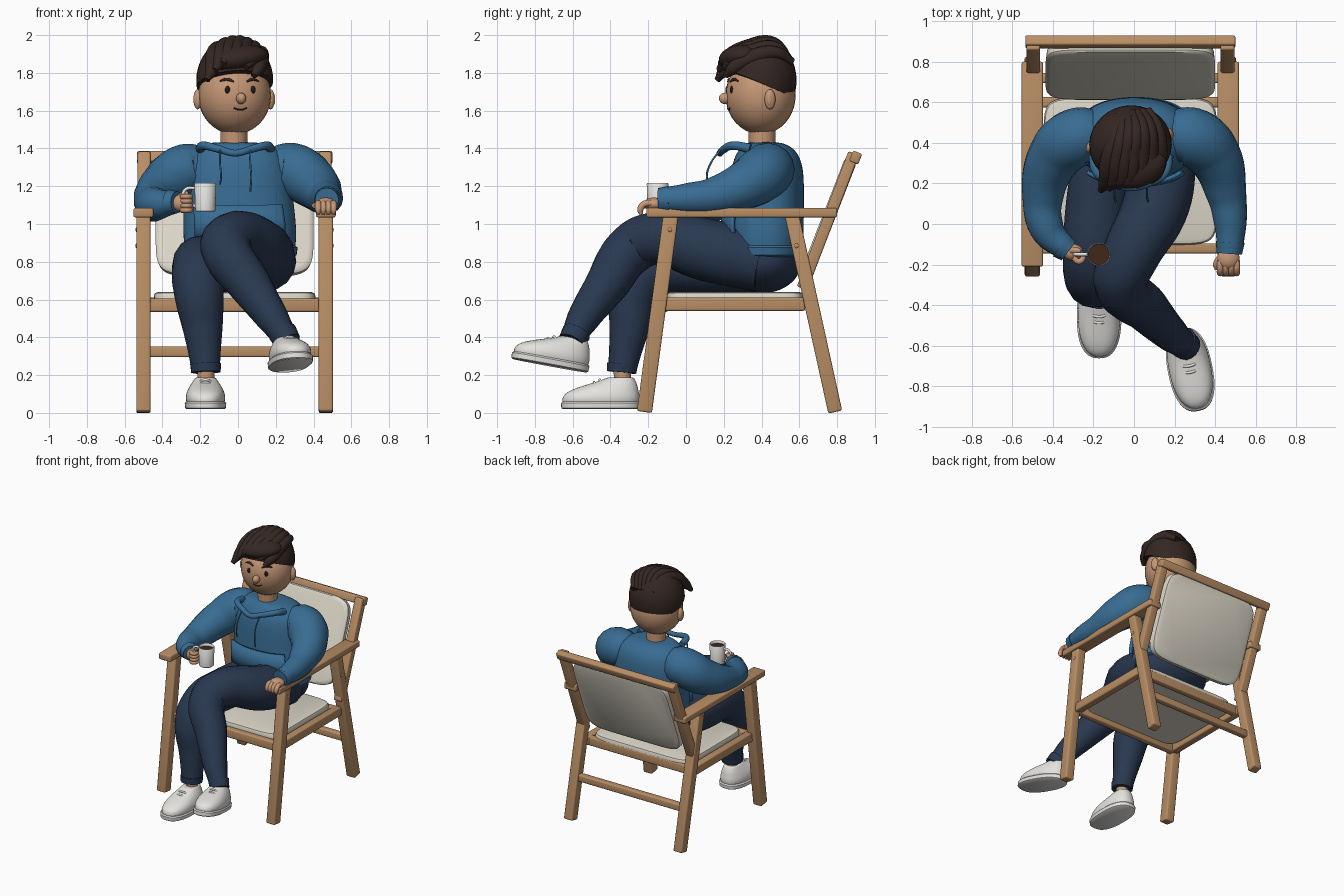
import bpy, bmesh
from math import sin, cos, pi, sqrt, atan2, copysign
from mathutils import Matrix, Vector

if "Cube" in bpy.data.objects:
    bpy.data.objects.remove(bpy.data.objects["Cube"])


def mat(name, r, g, b):
    m = bpy.data.materials.new(name)
    m.diffuse_color = (r, g, b, 1)
    m.use_nodes = True
    m.node_tree.nodes["Principled BSDF"].inputs["Base Color"].default_value = m.diffuse_color
    return m


WOOD = mat("wood", .48, .27, .13)
CLOTH = mat("cushion_cloth", .72, .68, .58)
BLUE = mat("hoodie_blue", .04, .15, .29)
NAVY = mat("trouser_navy", .022, .04, .08)
SKIN = mat("skin", .56, .31, .18)
HAIR = mat("hair_brown", .035, .02, .016)
WHITE = mat("shoe_white", .78, .77, .74)
DARK = mat("dark", .015, .01, .01)
COFFEE = mat("coffee", .05, .02, .01)


def finish(name, bm, m, sub=0):
    bmesh.ops.recalc_face_normals(bm, faces=bm.faces)
    me = bpy.data.meshes.new(name)
    bm.to_mesh(me)
    bm.free()
    o = bpy.data.objects.new(name, me)
    bpy.context.collection.objects.link(o)
    me.materials.append(m)
    smooth(o)
    if sub:
        o.modifiers.new("smooth", 'SUBSURF').levels = sub
        o.modifiers["smooth"].render_levels = sub
    return o


def smooth(o):
    bpy.ops.object.select_all(action='DESELECT')
    o.select_set(True)
    bpy.context.view_layer.objects.active = o
    bpy.ops.object.shade_smooth_by_angle(angle=.7)


def ball(name, c, r, m, rot=Matrix(), cut=None):
    bm = bmesh.new()
    bmesh.ops.create_uvsphere(bm, u_segments=32, v_segments=20, radius=1)
    bm.transform(Matrix.Translation(c) @ rot @ Matrix.Diagonal((*r, 1)))
    if cut:
        bmesh.ops.bisect_plane(bm, geom=bm.verts[:] + bm.edges[:] + bm.faces[:],
                               plane_co=cut[0], plane_no=cut[1], clear_inner=True)
        bmesh.ops.holes_fill(bm, edges=[e for e in bm.edges if e.is_boundary])
    return finish(name, bm, m)


def box(name, c, size, rx=0):
    bm = bmesh.new()
    bmesh.ops.create_cube(bm, size=1)
    bm.transform(Matrix.Translation(c) @ Matrix.Rotation(rx, 4, 'X') @ Matrix.Diagonal((*size, 1)))
    bmesh.ops.bevel(bm, geom=bm.edges[:], offset=.01, segments=3, profile=.5, affect='EDGES')
    return finish(name, bm, WOOD)


def beam(name, x, a, b, w, d):
    dy, dz = b[0] - a[0], b[1] - a[1]
    return box(name, (x, (a[0] + b[0]) / 2, (a[1] + b[1]) / 2), (w, d, sqrt(dy * dy + dz * dz)), atan2(-dy, dz))


def loft(name, rings, m, seg=32, n=2, arc=None, sub=0, M=None):
    """Stack of superellipse rings (z, cx, cy, rx, ry); arc limits it to an open patch."""
    bm = bmesh.new()
    a0, a1 = arc or (0, 2 * pi)
    count = seg + 1 if arc else seg
    rows = []
    for z, cx, cy, rx, ry in rings:
        row = []
        for i in range(count):
            t = a0 + (a1 - a0) * i / seg
            c, s = cos(t), sin(t)
            row.append(bm.verts.new((cx + rx * copysign(abs(c) ** (2 / n), c),
                                     cy + ry * copysign(abs(s) ** (2 / n), s), z)))
        rows.append(row)
    for p, q in zip(rows, rows[1:]):
        for i in range(seg):
            j = (i + 1) % count
            bm.faces.new((p[i], p[j], q[j], q[i]))
    if not arc:
        bm.faces.new(rows[0])
        bm.faces.new(rows[-1])
    if M:
        bm.transform(M)
    return finish(name, bm, m, sub)


def tube(name, pts, m, r=None):
    """Smooth tapered tube through points (x, y, z, radius)."""
    cu = bpy.data.curves.new(name, 'CURVE')
    cu.dimensions, cu.bevel_depth, cu.bevel_resolution = '3D', 1, 6
    cu.resolution_u, cu.use_fill_caps = 8, True
    sp = cu.splines.new('BEZIER')
    sp.radius_interpolation = 'CARDINAL'
    sp.bezier_points.add(len(pts) - 1)
    for bp, p in zip(sp.bezier_points, pts):
        bp.co, bp.radius = p[:3], r or p[3]
        bp.handle_left_type = bp.handle_right_type = 'AUTO'
    o = bpy.data.objects.new(name, cu)
    bpy.context.collection.objects.link(o)
    cu.materials.append(m)
    bpy.ops.object.select_all(action='DESELECT')
    o.select_set(True)
    bpy.context.view_layer.objects.active = o
    bpy.ops.object.convert(target='MESH')
    o = bpy.context.view_layer.objects.active
    smooth(o)
    return o


# Armchair frame
CX = -.018
for side, s in (("left", 1), ("right", -1)):
    x = CX + s * .483
    beam(f"front_leg_{side}", x, (-.22, .005), (-.08, 1.05), .075, .08)
    beam(f"rear_leg_{side}", x, (.79, .005), (.56, 1.05), .075, .075)
    beam(f"back_post_{side}", x - s * .004, (.615, .66), (.888, 1.375), .068, .06)
    box(f"armrest_{side}", (x, .295, 1.06), (.105, 1.01, .05))
    box(f"side_rail_{side}", (x - s * .02, .25, .575), (.06, .76, .07))
    for y, z in ((-.085, .97), (.585, .885)):
        ball(f"dowel_{side}", (x + s * .036, y, z), (.006, .012, .012), WOOD)
for name, y, z, h in (("front_rail", -.12, .57, .07), ("rear_rail", .6, .575, .07), ("rear_stretcher", .72, .323, .055)):
    box(name, (CX, y, z), (.93, .05, h))
box("top_rail", (CX, .898, 1.352), (1.035, .052, .06), -.38)

# Cushions
loft("seat_cushion", [(.575, CX, .26, .425, .36), (.62, CX, .26, .428, .363),
                      (.634, CX, .26, .422, .357), (.64, CX, .26, .405, .34)], CLOTH, 64, 9)
lean = Matrix.Translation((CX, .757, 1.035)) @ Matrix.Rotation(1.2, 4, 'X')
loft("back_cushion", [(-.032, 0, 0, .39, .305), (-.022, 0, 0, .413, .328), (.02, 0, 0, .418, .332),
                      (.03, 0, 0, .41, .325), (.035, 0, 0, .39, .305)], CLOTH, 64, 7, M=lean)

# Hoodie body, hem, pouch and hood edge
body = [(.82, .01, .42, .26, .17), (.83, .01, .42, .285, .19), (.9, .01, .42, .30, .2), (1.0, .01, .42, .3, .205),
        (1.15, 0, .425, .29, .2), (1.28, 0, .43, .285, .195), (1.37, 0, .43, .25, .17),
        (1.415, -.01, .425, .2, .125), (1.435, -.02, .41, .12, .085)]
loft("hoodie_body", body, BLUE, n=2.3, sub=2)
loft("hoodie_hem", [(.825, .01, .42, .28, .19), (.835, .01, .42, .3, .2),
                    (.875, .01, .42, .306, .206), (.885, .01, .42, .295, .197)], BLUE, 48, 2.3)
loft("pouch_pocket", [(z, x, y, a + .012, b + .012) for z, x, y, a, b in
                      ((.92, .01, .42, .3, .2), (1.0, .01, .42, .3, .205), (1.1, 0, .423, .293, .202))],
     BLUE, 24, 2.3, arc=(pi * 1.25, pi * 1.75)).modifiers.new("thick", 'SOLIDIFY').thickness = .02
tube("hood_edge", [(-.2, .34, 1.4, .025), (-.18, .25, 1.415, .022), (-.095, .2, 1.395, .02),
                   (-.015, .18, 1.375, .018), (.065, .2, 1.395, .02), (.15, .25, 1.415, .022),
                   (.17, .34, 1.4, .025)], BLUE)
for x, end in ((-.095, 1.21), (.065, 1.17)):
    tube("drawstring", [(x, .18, 1.39), (x, .13, 1.32), (x + .005, .11, 1.25), (x, .125, end)], BLUE, .005)

# Sleeves and cuffs
tube("sleeve_left", [(.17, .43, 1.28, .12), (.28, .43, 1.285, .145), (.39, .34, 1.22, .135),
                     (.455, .15, 1.15, .1), (.475, 0, 1.135, .08), (.472, -.13, 1.13, .064)], BLUE)
tube("sleeve_right", [(-.17, .43, 1.28, .12), (-.27, .43, 1.28, .145), (-.385, .34, 1.2, .135),
                      (-.45, .13, 1.115, .102), (-.425, -.03, 1.105, .085), (-.335, -.125, 1.115, .06)], BLUE)
tube("cuff_left", [(.474, -.09, 1.13, .071), (.47, -.145, 1.128, .063)], BLUE)
tube("cuff_right", [(-.36, -.105, 1.115, .067), (-.322, -.133, 1.115, .058)], BLUE)

# Hands
ball("hand_left", (.465, -.17, 1.105), (.055, .055, .035), SKIN)
for i in range(4):
    x = .425 + i * .027
    tube("finger_left", [(x, -.18, 1.11, .016), (x, -.222, 1.105, .017), (x, -.242, 1.075, .016), (x, -.236, 1.05, .009)], SKIN)
tube("thumb_left", [(.43, -.16, 1.1, .018), (.405, -.2, 1.095, .016), (.405, -.225, 1.09, .008)], SKIN)
ball("hand_right", (-.3, -.14, 1.11), (.05, .042, .046), SKIN)
for i in range(4):
    z = 1.145 - i * .024
    tube("finger_right", [(-.3, -.165, z, .014), (-.27, -.185, z, .014), (-.25, -.165, z, .013), (-.252, -.14, z, .008)], SKIN)
tube("thumb_right", [(-.31, -.13, 1.14, .018), (-.28, -.13, 1.16, .015), (-.262, -.135, 1.165, .008)], SKIN)

# Mug
mx, my = -.173, -.15
loft("mug", [(z, mx, my, r, r) for z, r in ((1.065, .048), (1.07, .053), (1.212, .058), (1.216, .055),
                                            (1.212, .052), (1.1, .048))], WHITE, 40)
loft("coffee", [(z, mx, my, .052, .052) for z in (1.19, 1.195)], COFFEE, 40)
tube("mug_handle", [(-.225, my, 1.19), (-.275, my, 1.185), (-.292, my, 1.15), (-.275, my, 1.11), (-.225, my, 1.095)], WHITE, .009)

# Trousers
ball("trouser_seat", (.0, .41, .8), (.305, .2, .165), NAVY)
tube("trouser_leg_right", [(-.13, .42, .79, .15), (-.18, .1, .785, .155), (-.205, -.17, .76, .145),
                           (-.208, -.265, .66, .135), (-.187, -.3, .45, .106), (-.17, -.34, .22, .075)], NAVY)
tube("trouser_leg_left", [(.15, .4, .8, .16), (.11, .1, .865, .165), (-.02, -.16, .925, .142), (-.065, -.28, .875, .135),
                          (.06, -.42, .68, .115), (.19, -.55, .49, .085), (.262, -.605, .38, .066)], NAVY)
tube("trouser_cuff_right", [(-.171, -.337, .26, .083), (-.17, -.341, .215, .079)], NAVY)
tube("trouser_cuff_left", [(.235, -.58, .425, .077), (.264, -.607, .375, .071)], NAVY)
tube("ankle_right", [(-.17, -.34, .26), (-.17, -.335, .15)], SKIN, .045)
tube("ankle_left", [(.25, -.6, .41), (.265, -.625, .31)], SKIN, .045)

# Shoes
for side, M in (("right", Matrix.Translation((-.172, -.452, .02))),
                ("left", Matrix.Translation((.278, -.722, .25)) @ Matrix.Rotation(.2, 4, 'Z') @ Matrix.Rotation(-.18, 4, 'X'))):
    loft(f"sole_{side}", [(0, 0, 0, .1, .2), (.006, 0, 0, .108, .208), (.032, 0, 0, .11, .21),
                          (.04, 0, 0, .102, .202)], WHITE, 48, 2.5, M=M)
    loft(f"shoe_{side}", [(.03, 0, 0, .09, .19), (.035, 0, 0, .103, .205), (.07, 0, .002, .106, .205),
                          (.1, 0, .018, .096, .182), (.128, 0, .058, .08, .137), (.15, 0, .09, .064, .095),
                          (.166, 0, .105, .055, .072), (.168, 0, .105, .045, .06)], WHITE, n=2.3, sub=2, M=M)
    for y, z in ((-.03, .142), (.0, .155)):
        tube(f"lace_{side}", [(-.05, y + .01, z - .022), (0, y - .005, z), (.05, y + .01, z - .022)], WHITE, .007).data.transform(M)

# Neck and head (local coordinates, face towards -y, then turned slightly)
tube("neck", [(-.022, .405, 1.36), (-.02, .4, 1.56)], SKIN, .072)
RX, RY, RZ = .193, .185, .205


def on_face(x, z, out=0):
    return (x, -RY * sqrt(1 - (x / RX) ** 2 - (z / RZ) ** 2) - out, z)


head = [ball("head", (0, 0, 0), (RX, RY, RZ), SKIN),
        ball("nose", (0, -.192, -.015), (.026, .032, .03), SKIN),
        tube("mouth", [on_face(x, z, -.001) for x, z in ((-.035, -.066), (0, -.076), (.035, -.066))], DARK, .004)]
for s in (-1, 1):
    head += [ball("ear", (s * .196, .015, -.02), (.022, .029, .053), SKIN),
             ball("inner_ear", (s * .209, .01, -.02), (.011, .016, .034), SKIN),
             ball("eye", on_face(s * .068, .03, -.003), (.014, .009, .02), DARK),
             tube("eyebrow", [(*on_face(s * a, z), r) for a, z, r in
                              ((.035, .074, .005), (.07, .086, .008), (.105, .076, .004))], HAIR)]

# Hair: cap cut along a sloping hairline, quiff and locks swept sideways
head.append(ball("hair_cap", (0, -.004, .08), (.204, .194, .228), HAIR, cut=((0, -.17, .125), (0, .15, .35))))
head.append(ball("quiff", (-.005, -.105, .195), (.165, .115, .07), HAIR, Matrix.Rotation(-.15, 4, 'Y')))
for i in range(7):
    u = -.12 + i * .042
    h = .3 - 2.6 * (u + .01) ** 2
    f = u - .035
    head.append(tube("hair_lock", [(u * .6 + .035, .15, .18, .02), (u * .8 + .035, .06, h - .022, .034),
                                   (u, -.06, h - .042, .042), (f, -.165, h - .085 - f * f * 2, .036),
                                   (f - .03, -.2, h - .115 - f * f * 3, .016)], HAIR))
turn = Matrix.Translation((-.018, .395, 1.68)) @ Matrix.Rotation(.18, 4, 'Z')
for o in head:
    o.data.transform(turn)
